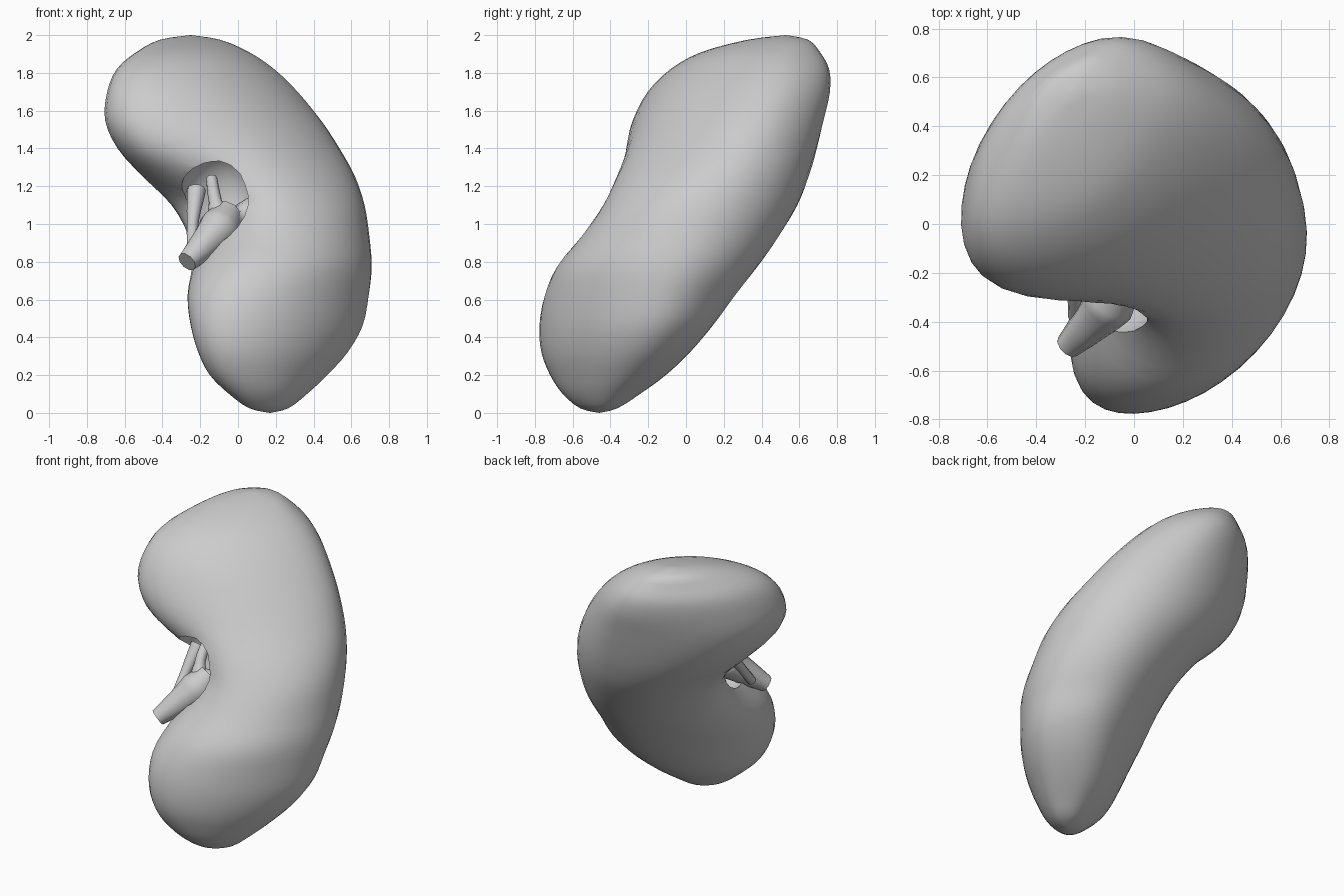
import bpy, bmesh, math
from mathutils import Vector, Matrix

if "Cube" in bpy.data.objects:
    bpy.data.objects.remove(bpy.data.objects["Cube"])

# Body slices: z, x min, x max, y min, y max, skew of the ellipse
SLICES = [
    (0.00, 0.17, 0.17, -0.46, -0.46, 0.40),
    (0.025, 0.06, 0.27, -0.56, -0.36, 0.40),
    (0.10, -0.045, 0.37, -0.65, -0.24, 0.40),
    (0.20, -0.145, 0.48, -0.715, -0.10, 0.42),
    (0.32, -0.205, 0.59, -0.76, 0.03, 0.44),
    (0.46, -0.245, 0.67, -0.77, 0.15, 0.42),
    (0.62, -0.27, 0.70, -0.745, 0.265, 0.34),
    (0.78, -0.265, 0.71, -0.68, 0.385, 0.22),
    (0.94, -0.285, 0.695, -0.555, 0.495, 0.10),
    (1.10, -0.365, 0.67, -0.45, 0.59, 0.03),
    (1.25, -0.51, 0.62, -0.39, 0.65, 0.10),
    (1.40, -0.635, 0.54, -0.335, 0.695, 0.22),
    (1.55, -0.695, 0.445, -0.275, 0.735, 0.31),
    (1.70, -0.68, 0.325, -0.19, 0.77, 0.36),
    (1.82, -0.63, 0.20, -0.07, 0.765, 0.38),
    (1.91, -0.53, 0.065, 0.09, 0.715, 0.38),
    (1.975, -0.41, -0.09, 0.33, 0.65, 0.38),
    (2.00, -0.25, -0.25, 0.53, 0.53, 0.38),
]
SIDES, STEPS = 40, 3


def spline(p0, p1, p2, p3, t):
    return [0.5 * (2 * b + (c - a) * t + (2 * a - 5 * b + 4 * c - d) * t * t
                   + (3 * b - a - 3 * c + d) * t ** 3)
            for a, b, c, d in zip(p0, p1, p2, p3)]


def dented(p):
    # soft hollow where the hilum faces front-left
    q = p - Vector((-0.24, -0.32, 1.08))
    q.y -= 0.35 * q.z
    push = 0.16 * math.exp(-(q.length / 0.28) ** 2)
    return p + Vector((0.707, 0.707, 0)) * push


def mesh_object(name, bm):
    bmesh.ops.recalc_face_normals(bm, faces=bm.faces[:])
    me = bpy.data.meshes.new(name)
    bm.to_mesh(me)
    bm.free()
    ob = bpy.data.objects.new(name, me)
    bpy.context.collection.objects.link(ob)
    return ob


def activate(ob):
    bpy.ops.object.select_all(action='DESELECT')
    ob.select_set(True)
    bpy.context.view_layer.objects.active = ob


def smooth(ob, angle=50):
    activate(ob)
    bpy.ops.object.shade_smooth_by_angle(angle=math.radians(angle))


# Kidney-shaped body lofted from skewed elliptical slices
rows = []
n = len(SLICES)
for i in range(n - 1):
    ctrl = [SLICES[min(max(i + k, 0), n - 1)] for k in (-1, 0, 1, 2)]
    rows += [spline(*ctrl, s / STEPS) for s in range(STEPS)]
bm = bmesh.new()
rings = []
for z, x0, x1, y0, y1, rho in rows[1:]:
    ring = []
    ex, ey = (x1 - x0) / 2, (y1 - y0) / 2
    # fuller towards the hilum side, mostly in the upper lobe
    hilum_egg = 0.07 + 0.09 * min(1, max(0, (z - 0.6) / 0.6))
    outer_egg = 0.16 * min(1, rho / 0.35)
    for k in range(SIDES):
        a = math.tau * k / SIDES
        c, s = math.cos(a), math.sin(a + math.asin(rho))
        egg = (outer_egg if c > 0 else hilum_egg) * min(ex, ey) * max(0, c * s) ** 2
        p = Vector(((x0 + x1) / 2 + ex * c - egg, (y0 + y1) / 2 + ey * s - egg, max(z, 0.001)))
        ring.append(bm.verts.new(dented(p)))
    rings.append(ring)
for r, s in zip(rings, rings[1:]):
    for k in range(SIDES):
        j = (k + 1) % SIDES
        bm.faces.new((r[k], r[j], s[j], s[k]))
for ring, tip in ((rings[0], SLICES[0]), (rings[-1], SLICES[-1])):
    v = bm.verts.new((tip[1], tip[3], tip[0]))
    for k in range(SIDES):
        bm.faces.new((ring[k], ring[(k + 1) % SIDES], v))
body = mesh_object("kidney_body", bm)

# Hilum cavity cut into the hollow
bm = bmesh.new()
shape = (Matrix.Translation((-0.09, -0.23, 1.09)) @ Matrix.Rotation(-0.35, 4, 'X')
         @ Matrix.Rotation(math.pi / 4, 4, 'Z') @ Matrix.Diagonal((0.24, 0.22, 0.30, 1)))
bmesh.ops.create_uvsphere(bm, u_segments=24, v_segments=16, radius=1, matrix=shape)
cutter = mesh_object("hilum_cutter", bm)
cutter.hide_render = True
mod = body.modifiers.new("hilum", 'BOOLEAN')
mod.operation, mod.solver, mod.object = 'DIFFERENCE', 'EXACT', cutter
activate(body)
bpy.ops.object.modifier_apply(modifier=mod.name)
bpy.data.objects.remove(cutter)
smooth(body)


def tube(name, points):
    cu = bpy.data.curves.new(name, 'CURVE')
    cu.dimensions = '3D'
    cu.bevel_depth, cu.bevel_resolution = 1.0, 3
    cu.use_fill_caps = True
    cu.resolution_u = 6
    sp = cu.splines.new('BEZIER')
    sp.bezier_points.add(len(points) - 1)
    for b, (x, y, z, r) in zip(sp.bezier_points, points):
        b.co, b.radius = (x, y, z), r
        b.handle_left_type = b.handle_right_type = 'AUTO'
    ob = bpy.data.objects.new(name, cu)
    bpy.context.collection.objects.link(ob)
    activate(ob)
    bpy.ops.object.convert(target='MESH')
    smooth(bpy.context.object)


# Ureter with its widening pelvis, and the branches into the cavity
tube("ureter", [(-0.27, -0.50, 0.80, 0.055), (-0.19, -0.42, 0.88, 0.08),
                (-0.10, -0.32, 0.98, 0.11), (-0.05, -0.24, 1.06, 0.08)])
tube("upper_branch", [(-0.09, -0.29, 1.00, 0.08), (-0.12, -0.25, 1.12, 0.035),
                      (-0.14, -0.14, 1.24, 0.03)])
tube("inner_branch", [(-0.08, -0.28, 1.02, 0.09), (0.0, -0.24, 1.04, 0.06),
                      (0.09, -0.2, 1.07, 0.08)])
tube("back_vessel", [(-0.24, -0.38, 0.86, 0.03), (-0.24, -0.26, 1.0, 0.03),
                     (-0.22, -0.12, 1.18, 0.05)])
